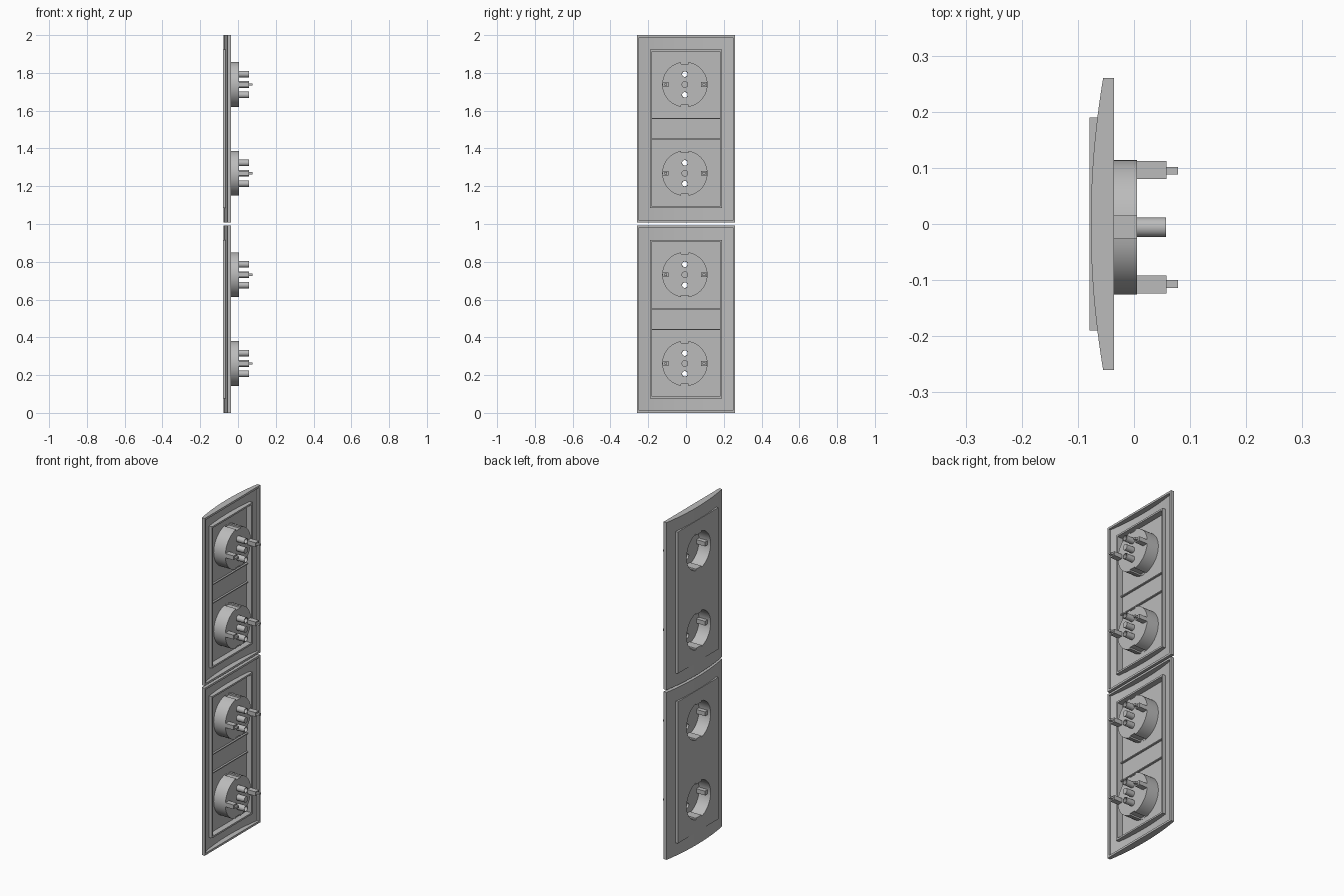
import bpy
import bmesh
import math
from mathutils import Matrix, Vector

cube = bpy.data.objects.get("Cube")
if cube:
    bpy.data.objects.remove(cube, do_unlink=True)

grey = bpy.data.materials.new("socket_grey")
grey.use_nodes = True
GREY = (0.5, 0.5, 0.5, 1)
grey.diffuse_color = GREY
grey.node_tree.nodes["Principled BSDF"].inputs["Base Color"].default_value = GREY


def finish(name, bm):
    bmesh.ops.recalc_face_normals(bm, faces=bm.faces[:])
    mesh = bpy.data.meshes.new(name)
    bm.to_mesh(mesh)
    bm.free()
    mesh.materials.append(grey)
    ob = bpy.data.objects.new(name, mesh)
    bpy.context.collection.objects.link(ob)
    return ob


def box(name, x, y, z):
    """Box from (min, max) pairs."""
    bm = bmesh.new()
    size = [b - a for a, b in (x, y, z)]
    mid = Vector([(a + b) / 2 for a, b in (x, y, z)])
    bmesh.ops.create_cube(bm, size=1, matrix=Matrix.Translation(mid) @ Matrix.Diagonal((*size, 1)))
    return finish(name, bm)


def rod(name, r, x, z=0, sides=24):
    """Cylinder lying along x."""
    bm = bmesh.new()
    place = Matrix.Translation(((x[0] + x[1]) / 2, 0, z)) @ Matrix.Rotation(math.pi / 2, 4, 'Y')
    bmesh.ops.create_cone(bm, cap_ends=True, segments=sides, radius1=r, radius2=r,
                          depth=x[1] - x[0], matrix=place)
    return finish(name, bm)


def bowed_slab(name, half_y, half_z, front, back):
    """Slab whose -x face bows outward across y."""
    bm = bmesh.new()
    ys = [half_y * (i / 12 - 1) for i in range(25)]
    outline = [(front + 0.022 * (y / 0.26) ** 2, y) for y in ys]
    outline += [(back, half_y), (back, -half_y)]
    face = bm.faces.new([bm.verts.new((x, y, -half_z)) for x, y in outline])
    ext = bmesh.ops.extrude_face_region(bm, geom=[face])
    moved = [v for v in ext["geom"] if isinstance(v, bmesh.types.BMVert)]
    bmesh.ops.translate(bm, verts=moved, vec=(0, 0, 2 * half_z))
    return finish(name, bm)


def select(ob):
    bpy.ops.object.select_all(action='DESELECT')
    ob.select_set(True)
    bpy.context.view_layer.objects.active = ob


def combine(ob, tool, op='DIFFERENCE', keep=False):
    mod = ob.modifiers.new("shape", 'BOOLEAN')
    mod.operation, mod.solver, mod.object = op, 'EXACT', tool
    select(ob)
    bpy.ops.object.modifier_apply(modifier=mod.name)
    if not keep:
        bpy.data.objects.remove(tool, do_unlink=True)


def smooth(ob):
    select(ob)
    bpy.ops.object.shade_smooth_by_angle(angle=math.radians(30))


HALF = 0.4965          # half height of one double unit
CUP_Y = -0.006
CUP_Z = (-0.235, 0.235)

# Bowed outer frame, hollow behind, with a rectangular opening
frame = bowed_slab("lower_frame", 0.26, HALF, -0.077, -0.036)
combine(frame, bowed_slab("cavity", 0.248, HALF - 0.012, -0.068, 0.05))
combine(frame, box("opening", (-0.2, 0.2), (-0.188, 0.188), (-0.418, 0.418)))
smooth(frame)

# Socket cup interior, with a key ridge at top and bottom
bore = rod("bore", 0.112, (-0.1, -0.003), sides=48)
for s in (-1, 1):
    combine(bore, box("ridge", (-0.2, 0.1), (-0.026, 0.026), sorted((s * 0.1, s * 0.2))))

# Cup shell with matching outer grooves, contact sleeves and centre boss
cup = rod("cup", 0.12, (-0.0715, 0.005), sides=48)
for s in (-1, 1):
    combine(cup, box("groove", (-0.07, 0.1), (-0.02, 0.02), sorted((s * 0.109, s * 0.2))))
combine(cup, bore, keep=True)
for z in (-0.055, 0, 0.055):
    combine(cup, rod("sleeve", 0.0175, (-0.004, 0.057), z), 'UNION')
for z in (-0.055, 0.055):
    combine(cup, rod("pin_hole", 0.0145, (-0.1, 0.1), z))
smooth(cup)

# Flat insert with a collar behind, pierced by the two bores
insert = box("lower_insert", (-0.079, -0.037), (-0.19, 0.19), (-0.42, 0.42))
combine(insert, box("hollow", (-0.071, 0.1), (-0.18, 0.18), (-0.41, 0.41)))
for z in CUP_Z:
    bore.location = (0, CUP_Y, z)
    bpy.context.view_layer.update()
    combine(insert, bore, keep=True)
bpy.data.objects.remove(bore, do_unlink=True)

# Earth clip: broad body with a narrow tail
clip = box("clip", (-0.06, 0.058), (0.086, 0.118), (-0.0125, 0.0125))
combine(clip, box("tail", (0.05, 0.078), (0.094, 0.108), (-0.006, 0.006)), 'UNION')

# Stiffening rib across the back of the insert
rib = box("rib", (-0.0715, -0.06), (-0.18, 0.18), (-0.003, 0.003))


def place(source, name, y, z, turn=0):
    ob = source.copy()
    ob.name = name
    ob.location = (0, y, z)
    ob.rotation_euler = (turn, 0, 0)
    bpy.context.collection.objects.link(ob)


# Lay out both units, sharing meshes
for unit, zc in (("lower", HALF), ("upper", 2 - HALF)):
    if unit == "lower":
        frame.location.z = insert.location.z = zc
    else:
        place(frame, "upper_frame", 0, zc)
        place(insert, "upper_insert", 0, zc)
    for row, z in zip(("bottom", "top"), CUP_Z):
        name = unit + "_" + row
        place(cup, name + "_socket_cup", CUP_Y, zc + z)
        place(clip, name + "_back_earth_clip", CUP_Y, zc + z)
        place(clip, name + "_front_earth_clip", CUP_Y, zc + z, math.pi)
        place(rib, name + "_rib", 0, zc + math.copysign(0.055, z))

for ob in (cup, clip, rib):
    bpy.data.objects.remove(ob, do_unlink=True)
